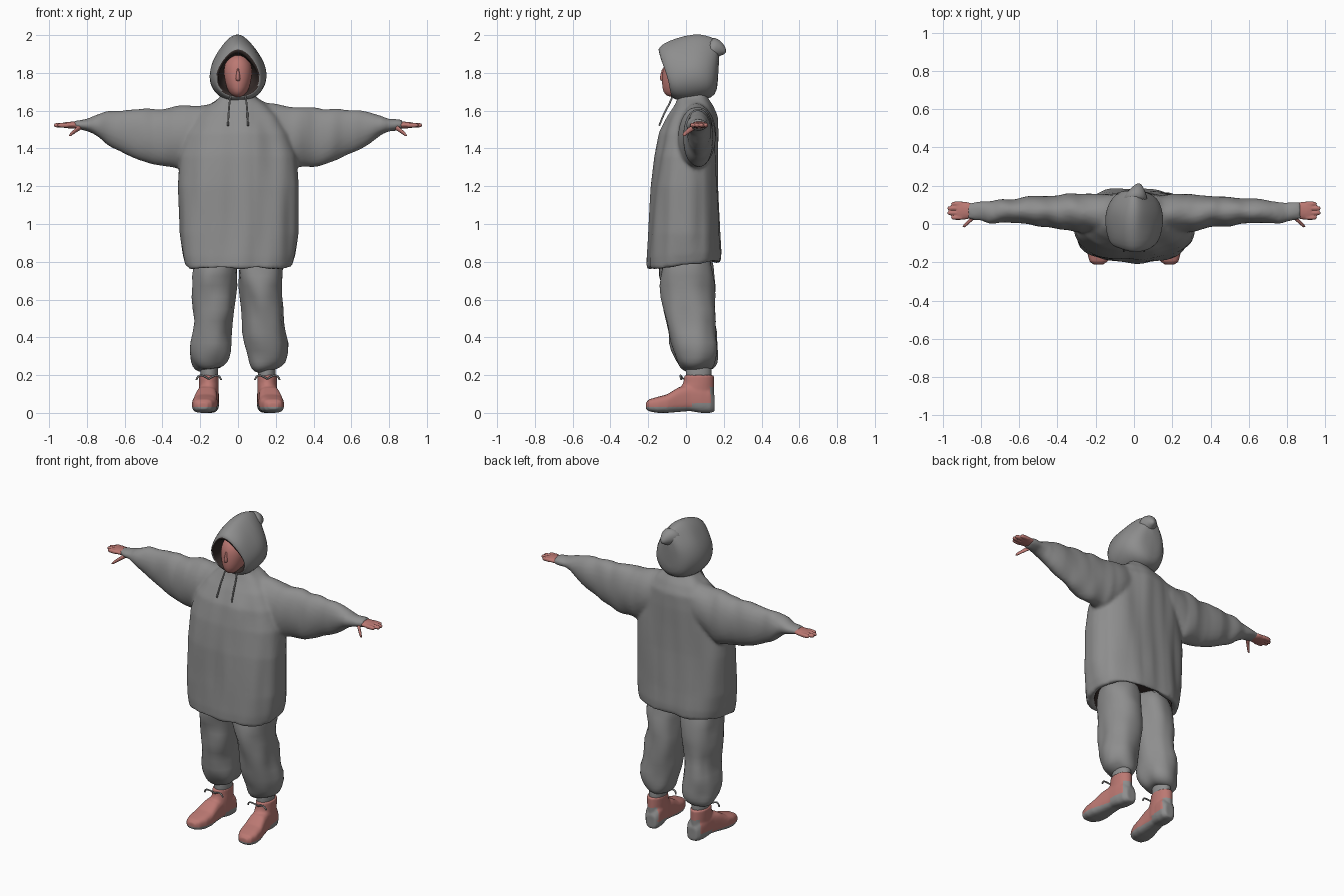
import bpy, bmesh, math
from mathutils import Vector, noise

cube = bpy.data.objects.get("Cube")
if cube:
    bpy.data.objects.remove(cube, do_unlink=True)


def material(name, rgb):
    m = bpy.data.materials.new(name)
    m.use_nodes = True
    m.diffuse_color = (*rgb, 1)
    bsdf = m.node_tree.nodes["Principled BSDF"]
    bsdf.inputs["Base Color"].default_value = (*rgb, 1)
    bsdf.inputs["Roughness"].default_value = 0.9
    return m


GREY = material("cloth grey", (0.27, 0.27, 0.27))
PINK = material("dusty pink", (0.50, 0.19, 0.17))
DARK = material("dark lining", (0.035, 0.024, 0.022))


def loft(bm, sections, n=32, power=1.0, taper=0.0):
    """Skin closed rings; each section is (centre, half axis, half axis)."""
    rings = []
    for c, a, b in sections:
        ring = []
        for i in range(n):
            t = math.tau * i / n
            co, si = math.cos(t), math.sin(t)
            u = math.copysign(abs(co) ** power, co)
            v = math.copysign(abs(si) ** power, si)
            ring.append(bm.verts.new(c + a * u * (1 - taper * v) + b * v))
        rings.append(ring)
    for r, s in zip(rings, rings[1:]):
        for i in range(n):
            j = (i + 1) % n
            bm.faces.new((r[i], r[j], s[j], s[i]))
    bm.faces.new(rings[0])
    bm.faces.new(rings[-1])


def finish(name, bm, mats, subdiv=0, voxel=0, smooth=0, rule=None, folds=None):
    """Turn the bmesh into an object, shape it, then colour faces by a rule."""
    bmesh.ops.recalc_face_normals(bm, faces=bm.faces)
    me = bpy.data.meshes.new(name)
    bm.to_mesh(me)
    bm.free()
    ob = bpy.data.objects.new(name, me)
    bpy.context.collection.objects.link(ob)
    if voxel:
        m = ob.modifiers.new("blend", "REMESH")
        m.mode, m.voxel_size = "VOXEL", voxel
    if smooth:
        m = ob.modifiers.new("soften", "SMOOTH")
        m.factor, m.iterations = 0.5, smooth
    if subdiv:
        m = ob.modifiers.new("round", "SUBSURF")
        m.levels = m.render_levels = subdiv
    bpy.context.view_layer.update()
    baked = bpy.data.meshes.new_from_object(ob.evaluated_get(bpy.context.evaluated_depsgraph_get()))
    ob.modifiers.clear()
    ob.data = baked
    if folds:
        amp, freq = folds
        normals = [v.normal.copy() for v in baked.vertices]
        for v, nor in zip(baked.vertices, normals):
            p = Vector((v.co.x * freq[0], v.co.y * freq[1], v.co.z * freq[2]))
            v.co += nor * amp * noise.noise(p)
    baked.materials.clear()
    for m in mats:
        baked.materials.append(m)
    for p in baked.polygons:
        p.use_smooth = True
        p.material_index = rule(p) if rule else 0
    return ob


def upright(z, y0, y1, rx, x=0, tilt=0):
    """Horizontal ring between y0 and y1; tilt lifts its back edge."""
    return (Vector((x, (y0 + y1) / 2, z)), Vector((rx, 0, 0)), Vector((0, (y1 - y0) / 2, tilt)))


def sideways(x, z0, z1, y0, y1):
    return (Vector((x, (y0 + y1) / 2, (z0 + z1) / 2)),
            Vector((0, (y1 - y0) / 2, 0)), Vector((0, 0, (z1 - z0) / 2)))


def tube(name, points, radius, mat):
    cu = bpy.data.curves.new(name, "CURVE")
    cu.dimensions, cu.bevel_depth, cu.bevel_resolution, cu.use_fill_caps = "3D", radius, 2, True
    sp = cu.splines.new("NURBS")
    sp.points.add(len(points) - 1)
    for p, co in zip(sp.points, points):
        p.co = (*co, 1)
    sp.use_endpoint_u, sp.order_u = True, 3
    cu.materials.append(mat)
    ob = bpy.data.objects.new(name, cu)
    bpy.context.collection.objects.link(ob)


# Loose pullover: body with an open hem, blended with both sleeves
bm = bmesh.new()
loft(bm, [upright(0.90, -0.15, 0.13, 0.25),
          upright(0.79, -0.17, 0.155, 0.25, tilt=0.02),
          upright(0.78, -0.205, 0.185, 0.285, tilt=0.02),
          upright(0.84, -0.205, 0.187, 0.30, tilt=0.015),
          upright(0.95, -0.197, 0.18, 0.315),
          upright(1.20, -0.18, 0.17, 0.318),
          upright(1.36, -0.16, 0.168, 0.305),
          upright(1.48, -0.135, 0.168, 0.27),
          upright(1.57, -0.095, 0.165, 0.22),
          upright(1.63, -0.06, 0.14, 0.16),
          upright(1.67, -0.045, 0.115, 0.10),
          upright(1.71, -0.03, 0.10, 0.075)], n=48, power=0.8)
for s in (-1, 1):
    loft(bm, [sideways(s * x, *r) for x, *r in (
        (0.10, 1.38, 1.645, -0.05, 0.15), (0.30, 1.295, 1.625, -0.04, 0.16),
        (0.45, 1.31, 1.61, -0.015, 0.142), (0.60, 1.37, 1.607, 0.005, 0.136),
        (0.70, 1.43, 1.59, 0.005, 0.128), (0.76, 1.475, 1.572, 0.0, 0.118),
        (0.80, 1.493, 1.555, 0.015, 0.115), (0.87, 1.50, 1.552, 0.025, 0.115))])


def lining(p):
    c, nor = p.center, p.normal
    inward = nor.x * c.x + nor.y * (c.y + 0.01) < 0
    return int(c.z < 0.93 and (nor.z < -0.8 and c.z > 0.85 or inward and abs(nor.z) < 0.7))


finish("pullover", bm, [GREY, DARK], voxel=0.011, smooth=5, rule=lining,
       folds=(0.012, (11, 11, 2)))

# Pointed hood with a dark lining; rings run from inside the opening to the back
bm = bmesh.new()
hood = ((0.03, 1.86, 0.03, 1.72, 0.07), (-0.06, 1.895, -0.03, 1.70, 0.095),
        (-0.135, 1.905, -0.072, 1.685, 0.10), (-0.15, 1.92, -0.078, 1.675, 0.112),
        (-0.12, 1.955, -0.06, 1.66, 0.13), (-0.05, 1.99, -0.02, 1.65, 0.145),
        (0.04, 2.005, 0.05, 1.65, 0.145), (0.11, 2.0, 0.11, 1.66, 0.13),
        (0.165, 1.98, 0.155, 1.68, 0.095), (0.185, 1.95, 0.17, 1.74, 0.05))
loft(bm, [(Vector((0, (ty + by) / 2, (tz + bz) / 2)), Vector((w, 0, 0)),
           Vector((0, (ty - by) / 2, (tz - bz) / 2))) for ty, tz, by, bz, w in hood],
     n=32, taper=0.3)


def hood_lining(p):
    c, nor = p.center, p.normal
    inward = nor.x * c.x + nor.z * (c.z - 1.8) < -0.005
    return int(c.y < 0.06 and (inward or nor.y < -0.7 and c.y > -0.04))


finish("hood", bm, [GREY, DARK], subdiv=1, rule=hood_lining, folds=(0.008, (9, 9, 6)))

# Drooping peak at the back of the hood
bm = bmesh.new()
loft(bm, [(Vector((x, y, z)), Vector((r, 0, 0)), Vector((0, r * 0.3, r))) for x, y, z, r in (
    (0.0, 0.10, 1.92, 0.08), (0.01, 0.16, 1.925, 0.055),
    (0.02, 0.195, 1.92, 0.028), (0.025, 0.212, 1.91, 0.008))], n=16)
finish("hood_peak", bm, [GREY], subdiv=1)

# Face with a low brow and nose
bm = bmesh.new()
loft(bm, [upright(*r) for r in (
    (1.67, -0.085, 0.04, 0.025), (1.685, -0.115, 0.05, 0.042), (1.72, -0.128, 0.05, 0.062),
    (1.78, -0.128, 0.05, 0.075), (1.83, -0.122, 0.05, 0.076), (1.87, -0.105, 0.05, 0.062),
    (1.90, -0.07, 0.05, 0.03))], n=24)
loft(bm, [upright(*r) for r in (
    (1.755, -0.13, -0.09, 0.012), (1.765, -0.142, -0.09, 0.016),
    (1.80, -0.134, -0.09, 0.01), (1.83, -0.125, -0.09, 0.006))], n=12)
finish("face", bm, [PINK], subdiv=1)

for s in (-1, 1):
    side = "left" if s > 0 else "right"

    # Baggy trouser leg gathered above the ankle
    bm = bmesh.new()
    loft(bm, [upright(z, y0, y1, (x1 - x0) / 2, s * (x0 + x1) / 2) for z, y0, y1, x0, x1 in (
        (0.89, -0.13, 0.12, 0.0, 0.22), (0.77, -0.14, 0.14, 0.0, 0.238),
        (0.68, -0.14, 0.15, 0.008, 0.24), (0.55, -0.12, 0.155, 0.022, 0.24),
        (0.42, -0.095, 0.165, 0.034, 0.245), (0.32, -0.072, 0.168, 0.042, 0.253),
        (0.265, -0.055, 0.16, 0.052, 0.25), (0.235, -0.03, 0.14, 0.08, 0.22),
        (0.225, 0.0, 0.12, 0.105, 0.195))], power=0.9)
    finish(side + "_trouser_leg", bm, [GREY], subdiv=1, folds=(0.022, (9, 9, 7)))

    # Ankle cuff
    bm = bmesh.new()
    loft(bm, [upright(z, 0.0, 0.135, 0.047, s * 0.152) for z in (0.17, 0.19, 0.23, 0.26)], n=24)
    finish(side + "_ankle_cuff", bm, [GREY], subdiv=1)

    # Boot: foot and shaft blended, turned slightly outwards
    bm = bmesh.new()
    loft(bm, [(Vector((s * (0.158 - 0.11 * (y - 0.05)), y, (z0 + z1) / 2)),
               Vector((w, 0, 0)), Vector((0, 0, (z1 - z0) / 2))) for y, w, z0, z1 in (
        (-0.212, 0.025, 0.02, 0.055), (-0.195, 0.048, 0.008, 0.072),
        (-0.15, 0.064, 0.0, 0.085), (-0.10, 0.066, 0.0, 0.098), (-0.04, 0.058, 0.005, 0.135),
        (0.02, 0.052, 0.01, 0.15), (0.08, 0.054, 0.0, 0.15), (0.13, 0.05, 0.0, 0.13),
        (0.152, 0.032, 0.008, 0.09))], power=0.65)
    loft(bm, [upright(z, y0, 0.148, 0.052, s * 0.155) for z, y0 in (
        (0.05, -0.04), (0.12, -0.035), (0.16, -0.015), (0.20, -0.008))], n=24)

    def sole(p):
        c = p.center
        low = 0.03 + (0.02 if c.y > 0.03 else 0)
        return int(c.z < low or p.normal.y > 0.55 and c.y > 0.1 and c.z < 0.14)

    finish(side + "_boot", bm, [PINK, GREY], voxel=0.007, smooth=3, rule=sole)

    # Boot lace bow
    for d in (-1, 1):
        x = s * 0.155
        tube(side + "_lace", [(x, -0.015, 0.18), (x + d * 0.03, -0.03, 0.20),
                              (x + d * 0.06, -0.03, 0.195), (x + d * 0.065, -0.025, 0.175)],
             0.005, GREY)

    # Hand: flat palm, four close fingers and a lowered thumb
    bm = bmesh.new()
    loft(bm, [sideways(s * x, *r) for x, *r in (
        (0.83, 1.505, 1.545, 0.04, 0.10), (0.87, 1.505, 1.543, 0.025, 0.115),
        (0.905, 1.507, 1.54, 0.022, 0.118), (0.925, 1.51, 1.537, 0.025, 0.116))], n=20)
    for y, tip in ((0.034, 0.955), (0.058, 0.975), (0.082, 0.975), (0.105, 0.955)):
        loft(bm, [sideways(s * x, 1.523 - r, 1.523 + r, y - r, y + r) for x, r in (
            (0.90, 0.013), (tip - 0.02, 0.013), (tip - 0.005, 0.010), (tip, 0.004))], n=10)
    loft(bm, [sideways(s * x, z - r, z + r, y - r, y + r) for x, y, z, r in (
        (0.83, 0.045, 1.515, 0.015), (0.86, 0.015, 1.495, 0.014),
        (0.885, -0.008, 1.475, 0.011), (0.895, -0.015, 1.468, 0.005))], n=10)
    finish(side + "_hand", bm, [PINK], voxel=0.005, smooth=2)

    # Hood drawstring lying on the chest
    tube(side + "_drawstring", [(s * 0.04, -0.07, 1.68), (s * 0.045, -0.085, 1.64),
                                (s * 0.05, -0.115, 1.59), (s * 0.053, -0.142, 1.52)],
         0.005, GREY)
